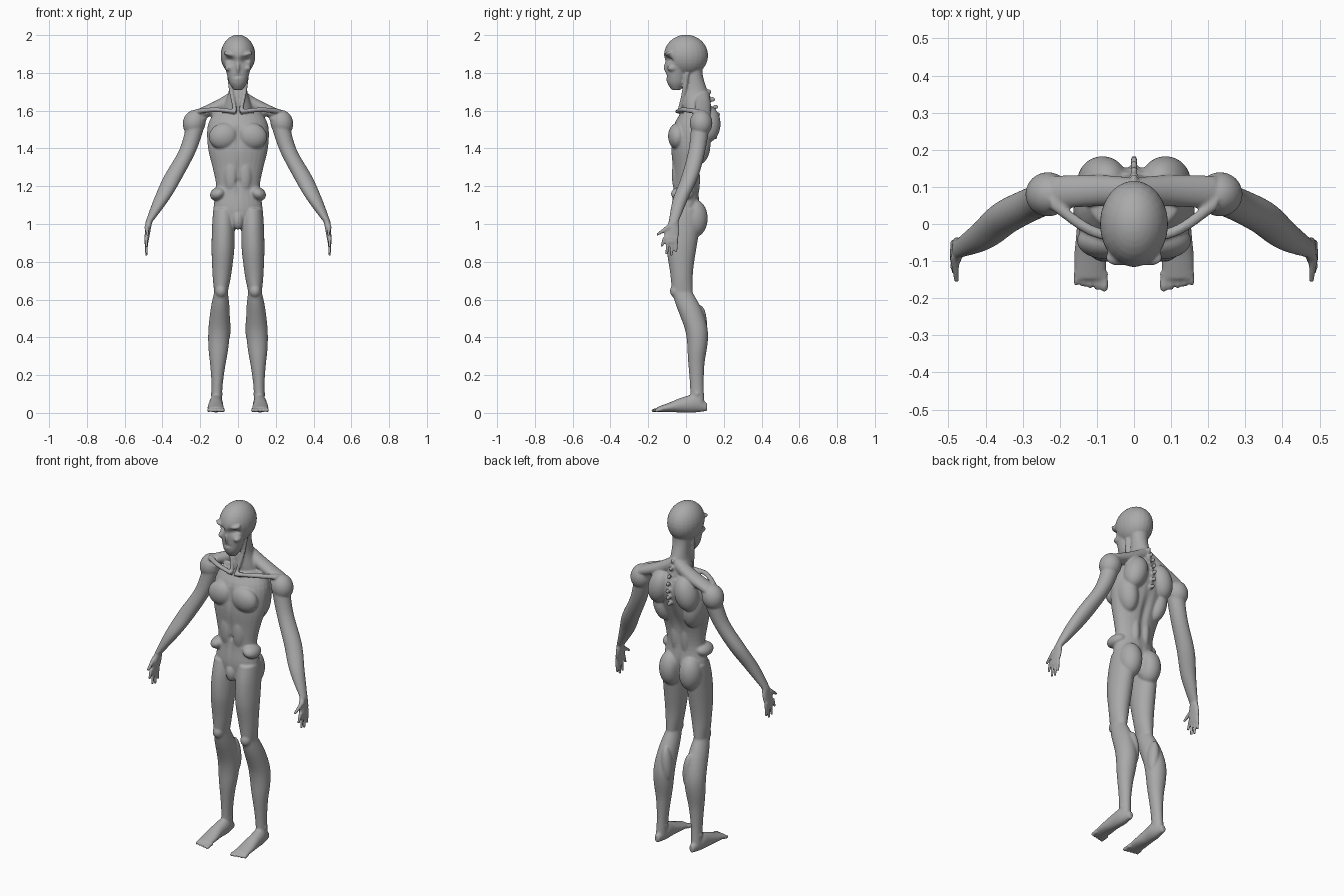
import bpy, bmesh, math
from mathutils import Vector, Matrix

default_cube = bpy.data.objects.get("Cube")
if default_cube:
    bpy.data.objects.remove(default_cube)

skin = bpy.data.materials.new("grey skin")
skin.use_nodes = True
grey = (.4, .4, .4, 1)
skin.diffuse_color = grey
skin.node_tree.nodes["Principled BSDF"].inputs["Base Color"].default_value = grey

masses = bmesh.new()
BOTH, MIDDLE = (1, -1), (1,)
PLANES = {"X": ("Y", "Z"), "Y": ("X", "Z"), "Z": ("X", "Y")}
UNIT = {"X": Vector((1, 0, 0)), "Y": Vector((0, 1, 0)), "Z": Vector((0, 0, 1))}


def curve(values, t):
    """Smooth curve through evenly spaced control values (numbers or vectors)."""
    last = len(values) - 1
    start = min(int(t * last), last - 1)
    f = t * last - start
    before, here = values[max(start - 1, 0)], values[start]
    there, after = values[start + 1], values[min(start + 2, last)]
    slope_here, slope_there = (there - before) / 2, (after - here) / 2
    bend = here * 2 - there * 2 + slope_here + slope_there
    return here + slope_here * f + (there - here - slope_here - bend) * f * f + bend * f ** 3


def loft(path, widths, depths, axis="Z", sides=BOTH, segments=28, steps=24):
    """Closed tube along a path, its elliptical rings square to one axis."""
    path = [Vector(point) for point in path]
    across, along = (UNIT[name] for name in PLANES[axis])
    for side in sides:
        rings = []
        for step in range(steps + 1):
            t = step / steps
            centre, width, depth = curve(path, t), curve(widths, t), curve(depths, t)
            ring = []
            for i in range(segments):
                angle = math.tau * i / segments
                point = centre + across * width * math.cos(angle) + along * depth * math.sin(angle)
                point.x *= side
                ring.append(masses.verts.new(point))
            rings.append(ring)
        for ring, following in zip(rings, rings[1:]):
            for i in range(segments):
                masses.faces.new((ring[i - 1], ring[i], following[i], following[i - 1]))
        masses.faces.new(rings[0])
        masses.faces.new(rings[-1])


def blob(centre, radii, tilt=0, sides=BOTH):
    """Ellipsoid of muscle or bone; tilt leans it sideways in degrees."""
    for side in sides:
        place = Matrix.Translation((centre[0] * side, centre[1], centre[2]))
        lean = Matrix.Rotation(math.radians(tilt * side), 4, "Y")
        bmesh.ops.create_uvsphere(masses, u_segments=24, v_segments=16, radius=1,
                                  matrix=place @ lean @ Matrix.Diagonal((*radii, 1)))


# Landmarks on the left side
shoulder, elbow, wrist = (.215, .08, 1.56), (.343, .02, 1.25), (.472, -.066, 1.01)
upper_arm, forearm, knuckles = (.262, .06, 1.4), (.405, -.03, 1.13), (.486, -.083, .9)
hip, thigh, knee = (.076, 0, 1.08), (.08, -.024, .86), (.09, -.02, .64)
calf, shin, ankle = (.1, .055, .44), (.107, .055, .25), (.114, .06, .05)

# Torso from collar to crotch
loft([(0, .06, 1.6), (0, .005, 1.3), (0, 0, 1)],
     widths=(.12, .16, .16, .135, .115, .13, .1),
     depths=(.08, .11, .1, .076, .067, .077, .07), sides=MIDDLE)
pectoral = blob((.075, -.045, 1.465), (.08, .05, .07), tilt=15)
shoulder_blade = blob((.085, .115, 1.53), (.065, .068, .1), tilt=-15)
side_back = blob((.1, .06, 1.42), (.055, .07, .11), tilt=10)
hip_bone = blob((.105, -.02, 1.16), (.045, .06, .035), tilt=25)
abdominal = blob((.035, -.045, 1.26), (.04, .03, .1))
lower_back = blob((.03, .045, 1.24), (.03, .03, .12))
buttock = blob((.064, .045, 1.03), (.064, .07, .1))
pubic_mound = blob((0, -.06, 1.02), (.03, .03, .05), sides=MIDDLE)
for i in range(7):
    vertebra = blob((0, .12 + .05 * math.sin(i * .4), 1.7 - i * .04), (.01, .016, .013), sides=MIDDLE)

# Neck, trapezius, collarbone and throat cord
loft([(0, .04, 1.86), (0, .05, 1.7), (0, .065, 1.56)],
     widths=(.055, .047, .05, .075, .09), depths=(.05, .045, .065, .075, .07), sides=MIDDLE)
loft([(0, .085, 1.68), (.1, .09, 1.625), (.22, .085, 1.575)],
     widths=(.04, .045), depths=(.045, .03), axis="X")
loft([(.01, -.045, 1.595), (.12, -.015, 1.605), (.225, .06, 1.595)],
     widths=(.012, .02), depths=(.011, .014), axis="X")
loft([(.045, .005, 1.8), (.035, -.01, 1.7), (.014, -.035, 1.6)], widths=(.014, .01), depths=(.014, .01))

# Head
skull = blob((0, 0, 1.892), (.092, .117, .11), sides=MIDDLE)
loft([(0, -.04, 1.9), (0, -.052, 1.71)], widths=(.08, .075, .062, .047, .024),
     depths=(.07, .063, .058, .05, .024), sides=MIDDLE)
brow = blob((.04, -.09, 1.895), (.04, .024, .013), tilt=-22)
cheekbone = blob((.05, -.07, 1.825), (.02, .03, .018), tilt=-20)
nose = blob((0, -.098, 1.83), (.011, .02, .035), sides=MIDDLE)
muzzle = blob((0, -.085, 1.77), (.026, .02, .025), sides=MIDDLE)

# Arms and palms
deltoid = blob((.232, .08, 1.535), (.06, .06, .07), tilt=-15)
loft([shoulder, upper_arm, elbow, forearm, wrist],
     widths=(.05, .046, .05, .041, .018), depths=(.05, .045, .045, .04, .026))
loft([wrist, knuckles], widths=(.018, .014, .011), depths=(.026, .04, .034))
elbow_bone = blob((.335, .045, 1.265), (.02, .02, .03), tilt=-25)

# Fingers fan out from the palm, then the thumb
for i in range(4):
    root = Vector((.486, .02 * i - .112, .93))
    tip = Vector((.485, .026 * i - .13, .83 + .015 * (i - 1.8) ** 2))
    loft([root, tip], widths=(.01, .007), depths=(.011, .007))
loft([(.484, -.09, .985), (.478, -.156, .942)], widths=(.012, .007), depths=(.017, .008), axis="Y")

# Legs
loft([hip, thigh, knee], widths=(.055, .06, .06, .05, .036), depths=(.075, .085, .077, .06, .055))
loft([knee, calf, shin, ankle], widths=(.036, .05, .057, .053, .04, .029, .029),
     depths=(.054, .064, .06, .052, .042, .036, .038))
kneecap = blob((.09, -.055, .645), (.03, .03, .035))
inner_calf = blob((.07, .075, .47), (.03, .036, .1), tilt=5)
ankle_bone = blob((.113, .06, .1), (.033, .02, .018))

# Feet and toes
loft([(.113, .112, .03), (.115, .045, .048), (.118, -.02, .042), (.118, -.085, .03), (.118, -.15, .018)],
     widths=(.014, .034, .037, .043, .042), depths=(.02, .046, .04, .026, .014), axis="Y")
for i in range(5):
    x, size = .08 + .019 * i, .012 - .001 * i
    loft([(x, -.13, .018), (x, .004 * i - .182, .012)],
         widths=(size, size * .8, size, size / 2), depths=(.012, .01, .01, .006), axis="Y")

# Fuse all masses into one skin
bmesh.ops.recalc_face_normals(masses, faces=masses.faces)
rough_mesh = bpy.data.meshes.new("body_masses")
masses.to_mesh(rough_mesh)
masses.free()
rough = bpy.data.objects.new("body_masses", rough_mesh)
bpy.context.collection.objects.link(rough)
fuse = rough.modifiers.new("fuse", "REMESH")
fuse.mode = "VOXEL"
fuse.voxel_size = .0055
fused = bpy.data.meshes.new_from_object(rough.evaluated_get(bpy.context.evaluated_depsgraph_get()))
fused.name = "body"
bpy.data.objects.remove(rough)


def press(centre, reach, depth):
    """Press a soft hollow front to back into the skin, the same on both sides."""
    for vertex in fused.vertices:
        offset = Vector((abs(vertex.co.x), vertex.co.y, vertex.co.z)) - Vector(centre)
        distance = sum((o / r) ** 2 for o, r in zip(offset, reach))
        vertex.co.y += depth * math.exp(-distance)


# Eye sockets, mouth, breastbone, belly line, navel, buttock cleft and spine groove
press((.042, -.105, 1.868), (.026, .05, .017), .028)
press((0, -.11, 1.782), (.024, .03, .005), .006)
press((0, -.1, 1.47), (.012, .06, .07), .012)
press((0, -.07, 1.24), (.01, .04, .1), .01)
press((0, -.08, 1.225), (.01, .04, .014), .012)
press((0, .11, 1), (.013, .06, .08), -.035)
press((0, .1, 1.32), (.02, .06, .13), -.014)

# Finished body
body = bpy.data.objects.new("body", fused)
bpy.context.collection.objects.link(body)
fused.materials.clear()
fused.materials.append(skin)
soften = body.modifiers.new("soften", "SMOOTH")
soften.iterations = 5
for face in fused.polygons:
    face.use_smooth = True
